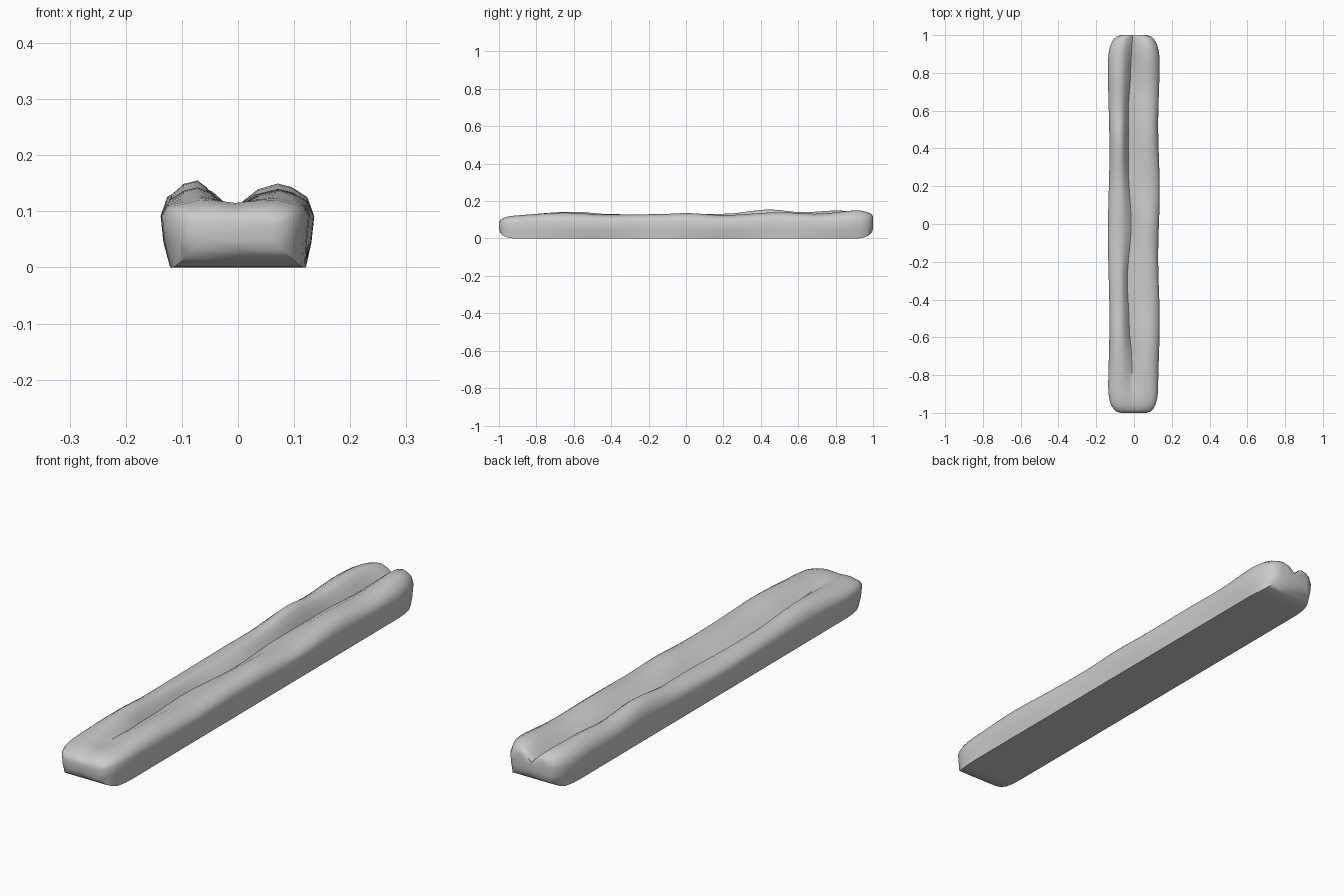
import bpy, bmesh, math

old = bpy.data.objects.get("Cube")
if old:
    bpy.data.objects.remove(old, do_unlink=True)

mat = bpy.data.materials.new("light_grey")
mat.use_nodes = True
grey = (0.6, 0.6, 0.6, 1)
mat.diffuse_color = grey
mat.node_tree.nodes["Principled BSDF"].inputs["Base Color"].default_value = grey


def blend(keys, y):
    """Smoothly interpolate (y, value) keys."""
    for (a, u), (b, v) in zip(keys, keys[1:]):
        if y <= b:
            t = (y - a) / (b - a)
            return u + (v - u) * t * t * (3 - 2 * t)
    return keys[-1][1]


def end_ratio(y, start):
    """0 before the rounded end begins, 1 at the tip."""
    return min(1.0, max(0.0, (abs(y) - start) / (1 - start)))


# Crest heights of the two long lobes, and the groove between them
RIGHT = [(-1, .12), (-.6, .143), (-.4, .13), (-.1, .125), (.2, .132), (.45, .155), (.62, .14), (.8, .149), (1, .142)]
LEFT = [(-1, .12), (-.65, .138), (-.4, .127), (-.15, .13), (0, .136), (.2, .125), (.5, .14), (.7, .132), (.92, .15), (1, .146)]
GROOVE_Z = [(-1, .116), (-.93, .116), (-.82, .105), (-.5, .092), (.8, .092), (1, .105)]
GROOVE_X = [(-1, -.005), (-.7, -.012), (-.55, -.025), (-.3, -.035), (0, -.015), (.3, -.03), (.6, -.03), (.8, -.018), (1, -.01)]


def section(y):
    """Closed cross-section: flat base, flared sides, two round lobes."""
    hr, hl = blend(RIGHT, y), blend(LEFT, y)
    gx, gz = blend(GROOVE_X, y), blend(GROOVE_Z, y)
    wl = .132 + .004 * math.sin(9 * y)
    wr = .134 + .004 * math.sin(7 * y + 2)

    def lobe(s, w, h):
        return [(s * .121, 0), (s * (w - .005), .045), (s * w, .092),
                (s * (w - .012), .092 + (h - .092) * .6),
                (s * .097, h - .006), (s * .072, h),
                (gx + (s * .072 - gx) * .6, h - (h - gz) * .2),
                (gx + (s * .072 - gx) * .25, h - (h - gz) * .65)]
    return lobe(1, wl, hl) + [(gx, gz)] + lobe(-1, wr, hr)[::-1] + [(0, 0)]


# Stations along the length, packed closely at the rounded ends
end = [1, .994, .98, .96, .935, .9, .86]
stations = [-e for e in end] + [-.82 + 1.64 * i / 36 for i in range(37)] + end[::-1]

bm = bmesh.new()
rings = []
for y in stations:
    wide = .5 + .5 * (1 - end_ratio(y, .82) ** 3.2) ** .5
    tall = .3 + .7 * (1 - end_ratio(y, .91) ** 2.2) ** .5
    mid = .07 if y < 0 else .075
    ring = []
    for x, z in section(y):
        # Back crest stays high so the notch runs through that end
        k = tall if z < mid or y < 0 else .45 + .55 * tall
        ring.append(bm.verts.new((x * wide, y, mid + (z - mid) * k)))
    rings.append(ring)

n = len(rings[0])
for a, b in zip(rings, rings[1:]):
    for i in range(n):
        j = (i + 1) % n
        bm.faces.new((a[i], a[j], b[j], b[i]))
# Close each end with a fan
for ring in (rings[0], rings[-1]):
    c = bm.verts.new((0, ring[0].co.y, .07))
    for i in range(n):
        bm.faces.new((ring[i], ring[(i + 1) % n], c))
bmesh.ops.recalc_face_normals(bm, faces=bm.faces)

mesh = bpy.data.meshes.new("grooved_bar")
bm.to_mesh(mesh)
bm.free()
bar = bpy.data.objects.new("grooved_bar", mesh)
bpy.context.collection.objects.link(bar)
mesh.materials.append(mat)

bpy.context.view_layer.objects.active = bar
bar.select_set(True)
bpy.ops.object.shade_smooth_by_angle(angle=math.radians(55))
